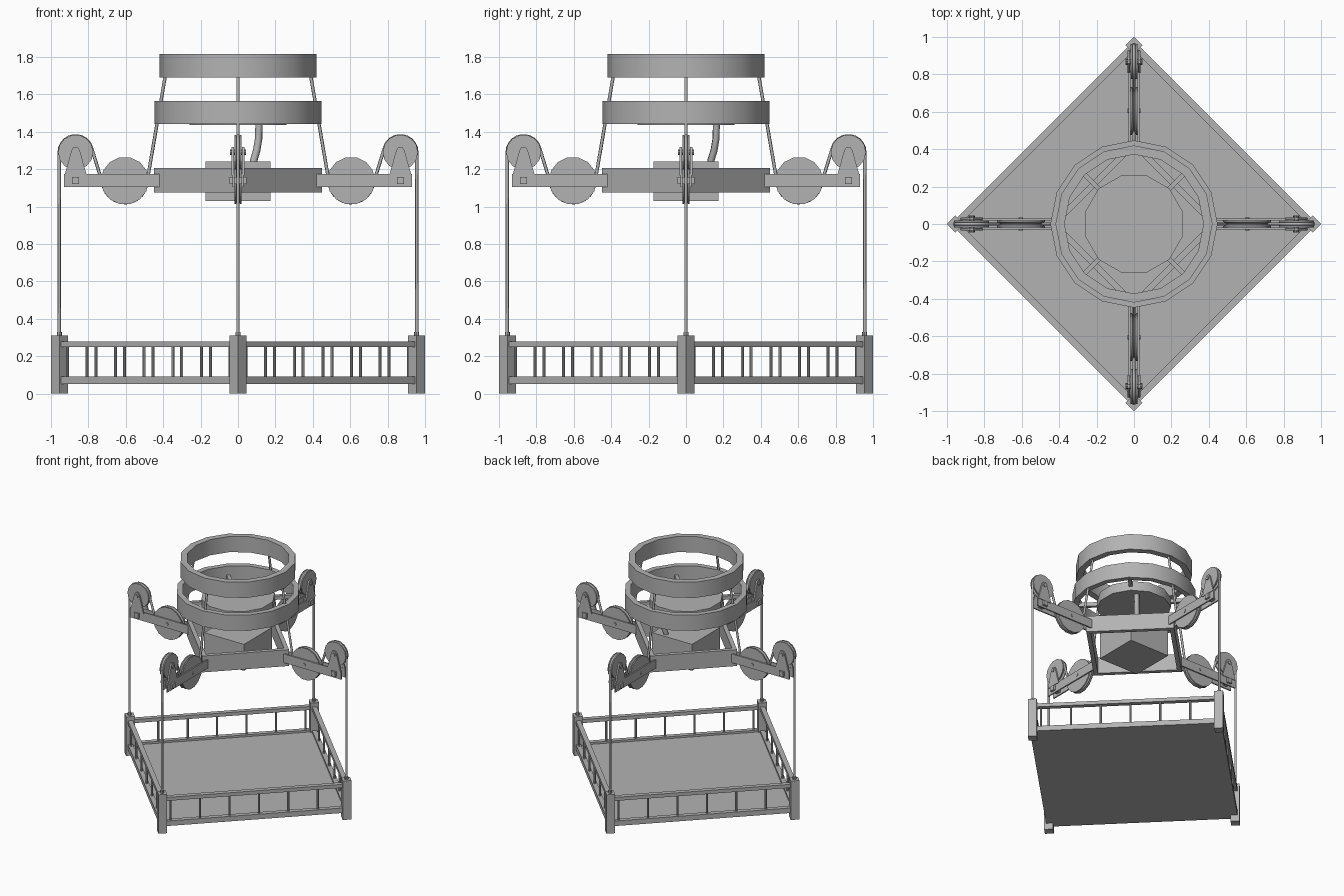
import bpy, bmesh
from math import pi, sin, cos, radians, sqrt
from mathutils import Matrix, Vector

cube = bpy.data.objects.get("Cube")
if cube:
    bpy.data.objects.remove(cube, do_unlink=True)

grey = bpy.data.materials.new("plain grey")
grey.use_nodes = True
GREY = (0.45, 0.45, 0.45, 1)
grey.diffuse_color = GREY
grey.node_tree.nodes["Principled BSDF"].inputs["Base Color"].default_value = GREY


def finish(name, bm, turn=0.0, smooth=False):
    """Turn a bmesh about the vertical axis and make it an object."""
    bmesh.ops.transform(bm, matrix=Matrix.Rotation(turn, 4, "Z"), verts=bm.verts)
    bmesh.ops.recalc_face_normals(bm, faces=bm.faces)
    mesh = bpy.data.meshes.new(name)
    bm.to_mesh(mesh)
    bm.free()
    obj = bpy.data.objects.new(name, mesh)
    mesh.materials.append(grey)
    bpy.context.collection.objects.link(obj)
    if smooth:
        bpy.ops.object.select_all(action="DESELECT")
        obj.select_set(True)
        bpy.context.view_layer.objects.active = obj
        bpy.ops.object.shade_smooth_by_angle(angle=radians(35))
    return obj


def box(name, center, size, turn=0.0, spin=0.0):
    bm = bmesh.new()
    m = Matrix.Translation(center) @ Matrix.Rotation(spin, 4, "Z") @ Matrix.Diagonal((*size, 1))
    bmesh.ops.create_cube(bm, size=1, matrix=m)
    return finish(name, bm, turn)


def rod(name, start, end, radius, turn=0.0, sides=8):
    a, b = Vector(start), Vector(end)
    bm = bmesh.new()
    m = Matrix.Translation((a + b) / 2) @ (b - a).to_track_quat("Z", "Y").to_matrix().to_4x4()
    bmesh.ops.create_cone(bm, cap_ends=True, segments=sides, radius1=radius,
                          radius2=radius, depth=(b - a).length, matrix=m)
    return finish(name, bm, turn, True)


def lathe(name, profile, sides, center, matrix=Matrix(), turn=0.0):
    """Spin a closed loop of (radius, height) points."""
    bm = bmesh.new()
    rings = []
    for i in range(sides):
        a = 2 * pi * i / sides
        rings.append([bm.verts.new((r * cos(a), r * sin(a), h)) for r, h in profile])
    n = len(profile)
    for i in range(sides):
        p, q = rings[i], rings[(i + 1) % sides]
        for j in range(n):
            k = (j + 1) % n
            bm.faces.new((p[j], q[j], q[k], p[k]))
    bmesh.ops.transform(bm, matrix=Matrix.Translation(center) @ matrix, verts=bm.verts)
    return finish(name, bm, turn, True)


def hoop(name, inner, outer, low, high):
    return lathe(name, [(inner, low), (outer, low), (outer, high), (inner, high)], 16, (0, 0, 0))


def prism(name, outline, y0, y1, turn):
    """Extrude an (x, z) outline between two y positions."""
    bm = bmesh.new()
    face = bm.faces.new([bm.verts.new((x, y0, z)) for x, z in outline])
    ext = bmesh.ops.extrude_face_region(bm, geom=[face])["geom"]
    bmesh.ops.translate(bm, vec=(0, y1 - y0, 0), verts=[v for v in ext if isinstance(v, bmesh.types.BMVert)])
    return finish(name, bm, turn)


def tube(name, points, radius, turn=0.0):
    """Sweep a round section along a path of points."""
    curve = bpy.data.curves.new(name, "CURVE")
    curve.dimensions = "3D"
    curve.bevel_depth, curve.bevel_resolution = radius, 1
    curve.use_fill_caps = True
    line = curve.splines.new("POLY")
    line.points.add(len(points) - 1)
    for p, co in zip(line.points, points):
        p.co = (*co, 1)
    curve.materials.append(grey)
    obj = bpy.data.objects.new(name, curve)
    obj.rotation_euler.z = turn
    bpy.context.collection.objects.link(obj)


def arc(cx, cz, r, start, end, steps):
    angles = [radians(start + (end - start) * i / steps) for i in range(steps + 1)]
    return [(cx + r * cos(a), 0, cz + r * sin(a)) for a in angles]


def pulley(name, x, z, r, half, turn):
    groove = r * 0.86
    profile = [(0.012, -half), (r, -half), (r, -half * 0.55), (groove, -half * 0.2),
               (groove, half * 0.2), (r, half * 0.55), (r, half), (0.012, half)]
    lathe(name, profile, 14, (x, 0, z), Matrix.Rotation(pi / 2, 4, "X"), turn)


CORNER = 0.955                      # distance of posts from the middle
SIDE = CORNER * sqrt(2)
MID = CORNER / 2
UP_X, UP_Z = 0.868, 1.29            # outer pulley axle
LOW_X, LOW_Z = 0.605, 1.138         # inner pulley axle

# Platform
box("platform_floor", (0, 0, 0.0625), (SIDE, SIDE, 0.025), pi / 4)

for q in range(4):
    t = q * pi / 2

    # Corner post and railing along one side
    box("corner_post", (CORNER, 0, 0.155), (0.064, 0.064, 0.31), t, pi / 4)
    rod("rope_anchor", (CORNER, 0, 0.305), (CORNER, 0, 0.33), 0.014, t)
    box("lower_rail", (MID, MID, 0.07), (0.036, SIDE - 0.06, 0.04), t, pi / 4)
    box("handrail", (MID, MID, 0.264), (0.036, SIDE - 0.06, 0.028), t, pi / 4)
    for k in range(6):
        f = 0.045 + 0.16 * k
        x, y = CORNER * (1 - f), CORNER * f
        rod("baluster", (x, y, 0.085), (x, y, 0.255), 0.008, t)

    # Side of the central frame, mitred at the ends
    bm = bmesh.new()
    vs = [bm.verts.new((x, y, z)) for z in (1.075, 1.205)
          for x, y in ((0.45, 0), (0, 0.45), (0, 0.405), (0.405, 0))]
    bm.faces.new(vs[:4])
    bm.faces.new(vs[4:])
    for i in range(4):
        j = (i + 1) % 4
        bm.faces.new((vs[i], vs[j], vs[j + 4], vs[i + 4]))
    finish("frame_side", bm, t)

    # Pulley arm: twin plates, brackets and bolts
    for s in (-1, 1):
        box("arm_plate", (0.67, s * 0.024, 1.14), (0.52, 0.01, 0.07), t)
        bracket = [(UP_X - 0.06, 1.165), (UP_X + 0.06, 1.165), (UP_X + 0.022, 1.3)]
        bracket += [(UP_X + 0.01, 1.318), (UP_X - 0.01, 1.318), (UP_X - 0.022, 1.3)]
        prism("pulley_bracket", bracket, s * 0.022, s * 0.034, t)
    box("arm_bolt", (UP_X, 0, 1.14), (0.038, 0.09, 0.038), t)
    rod("outer_axle", (UP_X, -0.042, UP_Z), (UP_X, 0.042, UP_Z), 0.014, t)
    rod("inner_axle", (LOW_X, -0.034, LOW_Z), (LOW_X, 0.034, LOW_Z), 0.012, t)
    pulley("outer_pulley", UP_X, UP_Z, 0.094, 0.018, t)
    pulley("inner_pulley", LOW_X, LOW_Z, 0.128, 0.019, t)

    # Rope from post, over and under the pulleys, to the upper ring
    path = [(CORNER + 0.001, 0, 0.31)]
    path += arc(UP_X, UP_Z, 0.088, 0, 164, 10)
    path += arc(LOW_X, LOW_Z, 0.118, -16, -169, 10)
    path += [(0.385, 0, 1.72)]
    tube("rope", path, 0.009, t)

    # Strut between the tank and the lower ring
    d = pi / 4 + t
    box("ring_strut", (0.33, 0, 1.48), (0.17, 0.026, 0.03), d)

# Rings, tank, central box and feed pipe
hoop("lower_ring", 0.405, 0.447, 1.44, 1.565)
hoop("upper_ring", 0.372, 0.42, 1.69, 1.815)
rod("tank", (0, 0, 1.435), (0, 0, 1.51), 0.268, pi / 12, 12)
box("central_box", (0, 0, 1.135), (0.35, 0.35, 0.21))
pipe = [(0.08, 0.13, 1.22), (0.085, 0.134, 1.25), (0.1, 0.15, 1.3),
        (0.11, 0.16, 1.36), (0.113, 0.163, 1.45)]
tube("feed_pipe", pipe, 0.02)
